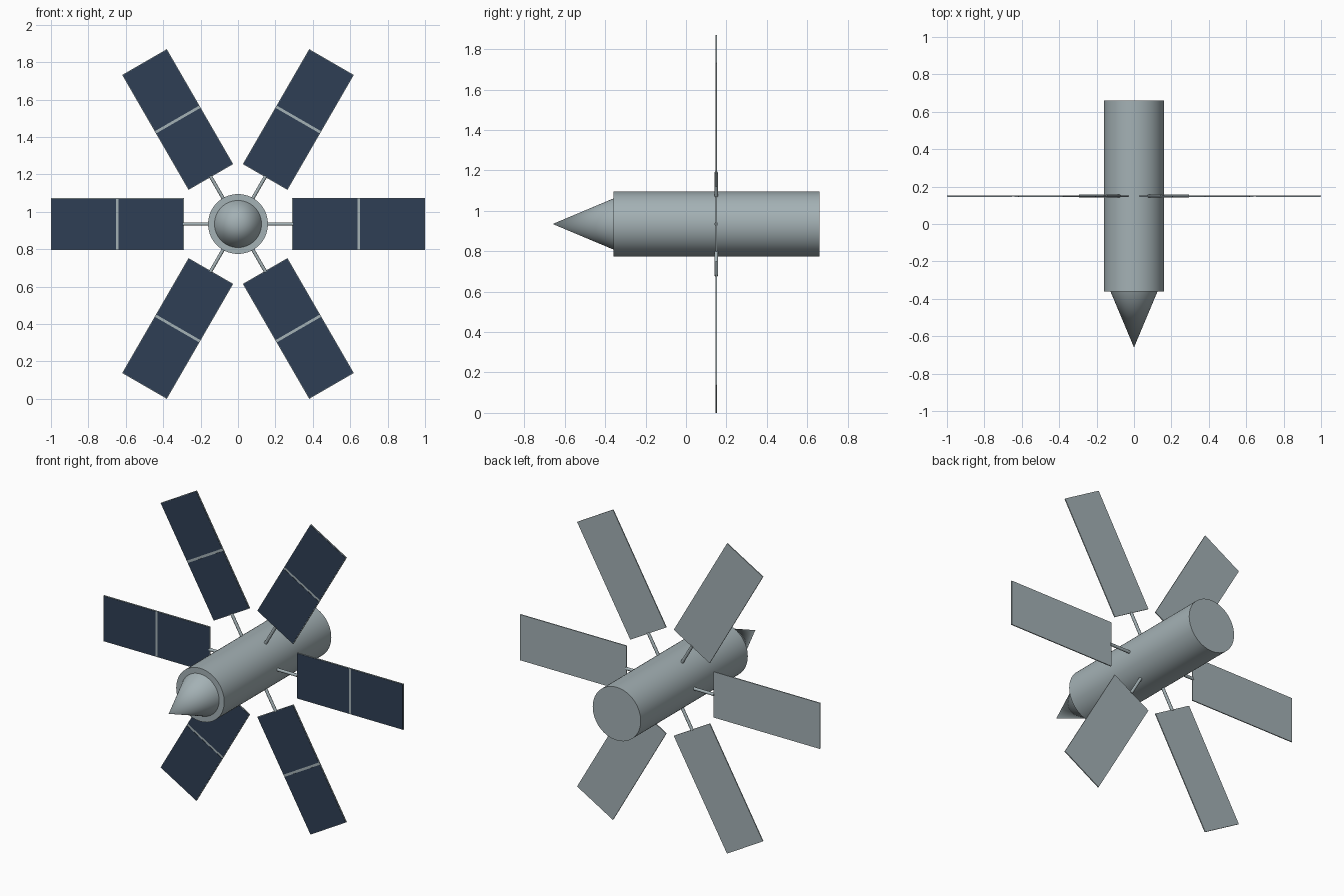
import bpy
import math
from mathutils import Matrix, Vector

cube = bpy.data.objects.get("Cube")
if cube:
    bpy.data.objects.remove(cube, do_unlink=True)

CENTRE_Z = 0.935
PANEL_Y = 0.15


def make_material(name, colour):
    mat = bpy.data.materials.new(name)
    mat.use_nodes = True
    mat.diffuse_color = (*colour, 1)
    mat.node_tree.nodes["Principled BSDF"].inputs["Base Color"].default_value = (*colour, 1)
    return mat


grey = make_material("hull grey", (0.37, 0.44, 0.46))
navy = make_material("solar cell navy", (0.028, 0.049, 0.089))


def finish(name, mat, smooth=False):
    obj = bpy.context.object
    obj.name = name
    obj.data.materials.append(mat)
    if smooth:
        bpy.ops.object.shade_smooth_by_angle(angle=math.radians(35))
    return obj


def box(name, mat, centre, size):
    bpy.ops.mesh.primitive_cube_add(size=1)
    obj = finish(name, mat)
    obj.data.transform(Matrix.Translation(centre) @ Matrix.Diagonal((*size, 1)))
    return obj


def round_y(name, r_front, r_back, y_front, y_back):
    # Round body along y, its first radius at the front
    bpy.ops.mesh.primitive_cone_add(
        vertices=64, radius1=r_front, radius2=r_back, depth=y_back - y_front,
        location=(0, (y_front + y_back) / 2, CENTRE_Z),
        rotation=(-math.pi / 2, 0, 0))
    return finish(name, grey, smooth=True)


# Main hull and nose cone
round_y("hull", 0.16, 0.16, -0.36, 0.66)
round_y("nose_cone", 0, 0.126, -0.66, -0.36)

# Six solar wings, each built pointing along +x and turned about the hull axis
for i in range(6):
    turn = (Matrix.Translation((0, PANEL_Y, CENTRE_Z))
            @ Matrix.Rotation(i * math.pi / 3, 4, "Y"))

    bpy.ops.mesh.primitive_cylinder_add(vertices=16, radius=0.009, depth=0.17)
    strut = finish(f"strut_{i + 1}", grey, smooth=True)
    strut.data.transform(Matrix.Translation((0.21, 0, 0)) @ Matrix.Rotation(math.pi / 2, 4, "Y"))

    parts = [strut, box(f"panel_frame_{i + 1}", grey, Vector((0.645, 0, 0)), (0.71, 0.006, 0.276))]
    for j, x in enumerate((0.4655, 0.8245)):
        parts.append(box(f"solar_cell_{i + 1}_{j + 1}", navy,
                         Vector((x, -0.003, 0)), (0.345, 0.003, 0.27)))
    for part in parts:
        part.matrix_world = turn
